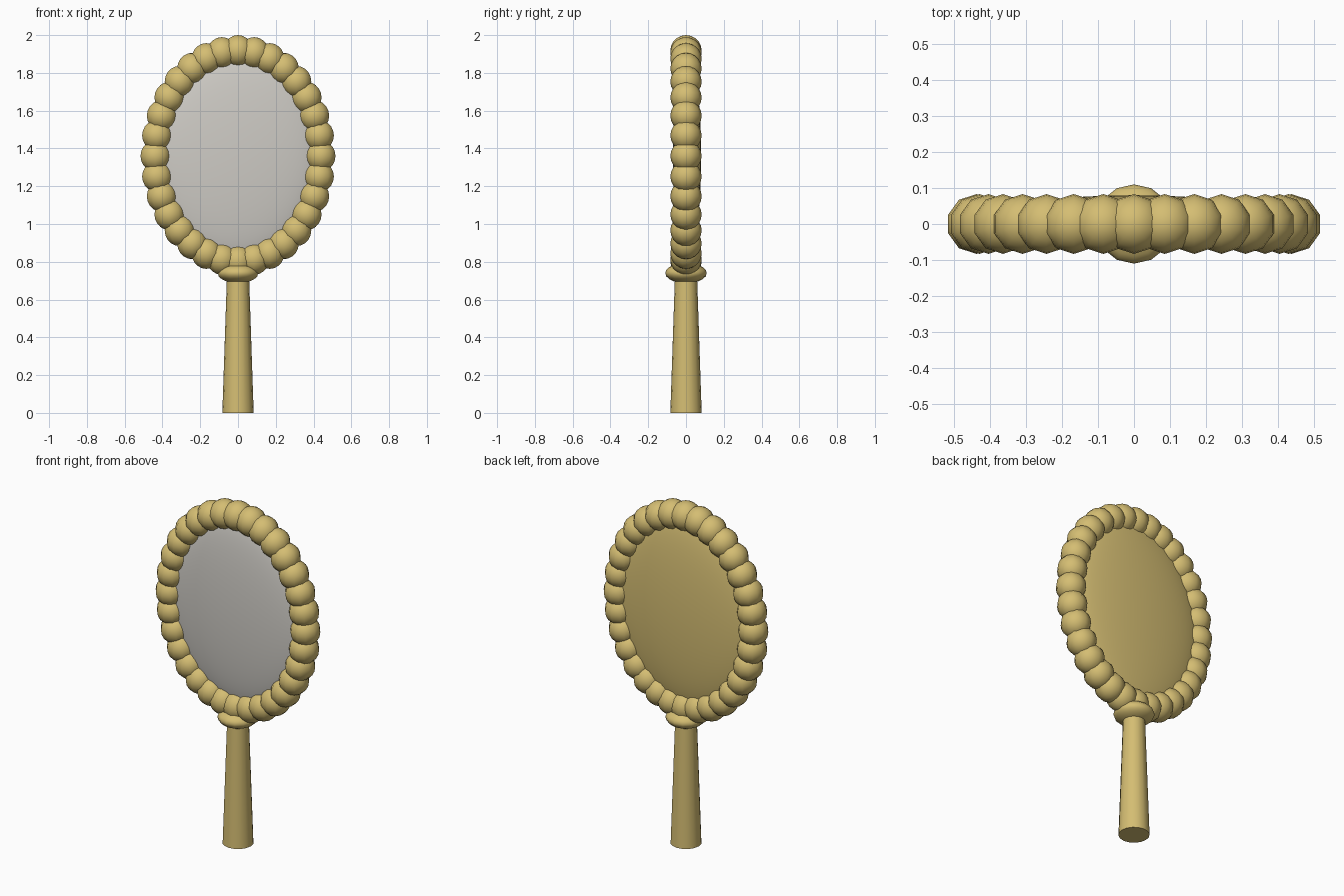
import bpy, bmesh
from math import sin, cos, pi

cube = bpy.data.objects.get("Cube")
if cube:
    bpy.data.objects.remove(cube, do_unlink=True)


def make_material(name, rgb):
    mat = bpy.data.materials.new(name)
    mat.use_nodes = True
    mat.diffuse_color = (*rgb, 1)
    mat.node_tree.nodes["Principled BSDF"].inputs["Base Color"].default_value = (*rgb, 1)
    return mat


gold = make_material("pale gold", (0.66, 0.51, 0.17))
silver = make_material("mirror silver", (0.62, 0.6, 0.56))


def lathe(name, profile, segments, mat, place, scale=(1, 1, 1)):
    """Turn (radius, z) points around z, with a vertex on the +y side."""
    bm = bmesh.new()
    rings = []
    for r, z in profile:
        if r < 1e-5:
            rings.append([bm.verts.new((0, 0, z))] * segments)
        else:
            rings.append([bm.verts.new((-r * sin(2 * pi * i / segments),
                                        r * cos(2 * pi * i / segments), z))
                          for i in range(segments)])
    for low, high in zip(rings, rings[1:]):
        for i in range(segments):
            j = (i + 1) % segments
            corners = list(dict.fromkeys((low[i], low[j], high[j], high[i])))
            bm.faces.new(corners)
    bmesh.ops.recalc_face_normals(bm, faces=bm.faces[:])
    mesh = bpy.data.meshes.new(name)
    bm.to_mesh(mesh)
    bm.free()
    mesh.materials.append(mat)
    obj = bpy.data.objects.new(name, mesh)
    bpy.context.collection.objects.link(obj)
    obj.location, obj.scale = place, scale
    smooth(obj)
    return obj


def smooth(obj):
    bpy.ops.object.select_all(action="DESELECT")
    obj.select_set(True)
    bpy.context.view_layer.objects.active = obj
    bpy.ops.object.shade_smooth_by_angle(angle=pi / 3.5)


def arc(rings, start=-pi / 2):
    """Unit sphere profile from a start latitude up to the pole."""
    steps = [start + (pi / 2 - start) * k / rings for k in range(rings + 1)]
    return [(cos(t), sin(t)) for t in steps]


CENTRE = 1.36
RING_X, RING_Z = 0.437, 0.557
BEAD = 0.083

# Tapered handle with closed ends, and the flattened collar above it
lathe("handle", [(0, 0), (0.083, 0), (0.058, 0.74), (0, 0.74)], 16, gold, (0, 0, 0))
lathe("collar", arc(10), 14, gold, (0, 0, 0.74), (0.11, 0.11, 0.054))

# Domed gold back and domed mirror glass, meeting inside the bead ring
back = lathe("back_panel", arc(10, 0), 48, gold, (0, 0, CENTRE), (RING_X, RING_Z, 0.08))
back.rotation_euler.x = -pi / 2
glass = lathe("mirror_glass", arc(10, 0), 48, silver, (0, 0, CENTRE), (0.425, 0.545, 0.07))
glass.rotation_euler.x = pi / 2

# Ring of beads around the oval
COUNT = 32
first = None
for k in range(COUNT):
    a = 2 * pi * k / COUNT
    place = (RING_X * sin(a), 0, CENTRE + RING_Z * cos(a))
    if first is None:
        first = lathe("bead", arc(10), 10, gold, place, (BEAD,) * 3)
    else:
        bead = first.copy()
        bead.location = place
        bpy.context.collection.objects.link(bead)
